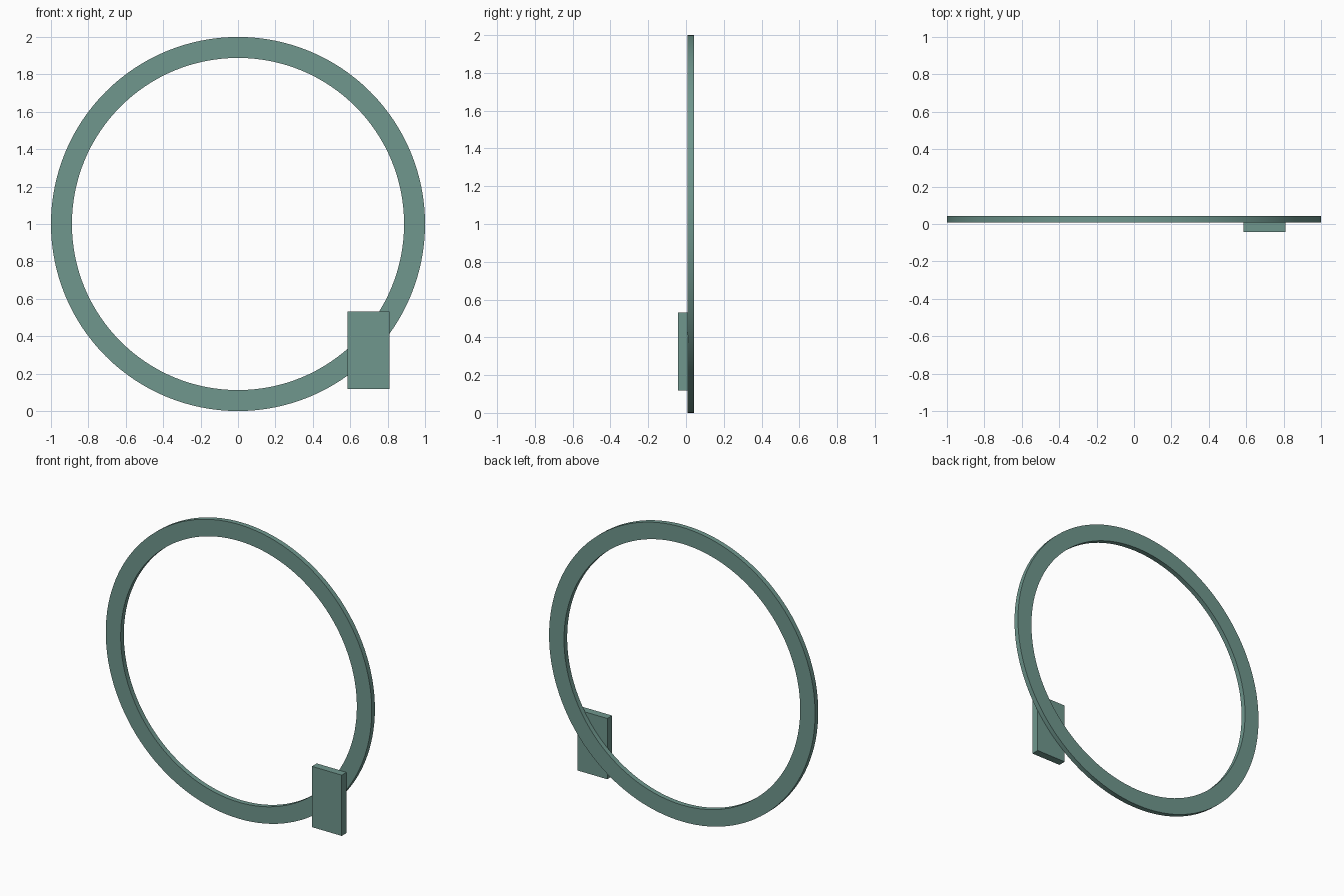
import bpy, bmesh, math

cube = bpy.data.objects.get("Cube")
if cube:
    bpy.data.objects.remove(cube, do_unlink=True)

SEGMENTS = 128
OUTER, INNER = 1.0, 0.888
RING_FRONT, RING_BACK = 0.008, 0.042

teal = bpy.data.materials.new("muted_teal")
teal.use_nodes = True
color = (0.16, 0.31, 0.27, 1)
teal.diffuse_color = color
teal.node_tree.nodes["Principled BSDF"].inputs["Base Color"].default_value = color


def add_part(name, bm):
    bmesh.ops.recalc_face_normals(bm, faces=bm.faces)
    mesh = bpy.data.meshes.new(name)
    bm.to_mesh(mesh)
    bm.free()
    mesh.materials.append(teal)
    obj = bpy.data.objects.new(name, mesh)
    bpy.context.collection.objects.link(obj)
    return obj


# Flat hoop: rectangular section swept around the y axis
bm = bmesh.new()
section = [(INNER, RING_FRONT), (OUTER, RING_FRONT), (OUTER, RING_BACK), (INNER, RING_BACK)]
loops = []
for i in range(SEGMENTS):
    a = math.tau * i / SEGMENTS
    loops.append([bm.verts.new((r * math.cos(a), y, r * math.sin(a))) for r, y in section])
for i, here in enumerate(loops):
    there = loops[(i + 1) % SEGMENTS]
    for j in range(4):
        k = (j + 1) % 4
        bm.faces.new((here[j], here[k], there[k], there[j]))
ring = add_part("ring", bm)
ring.location.z = OUTER
bpy.context.view_layer.objects.active = ring
ring.select_set(True)
bpy.ops.object.shade_smooth_by_angle(angle=math.radians(30))
ring.select_set(False)

# Rectangular block on the front of the hoop, slightly sunk into it
bm = bmesh.new()
bmesh.ops.create_cube(bm, size=1)
block = add_part("front_block", bm)
block.location = (0.697, -0.016, 0.325)
block.scale = (0.224, 0.052, 0.413)
